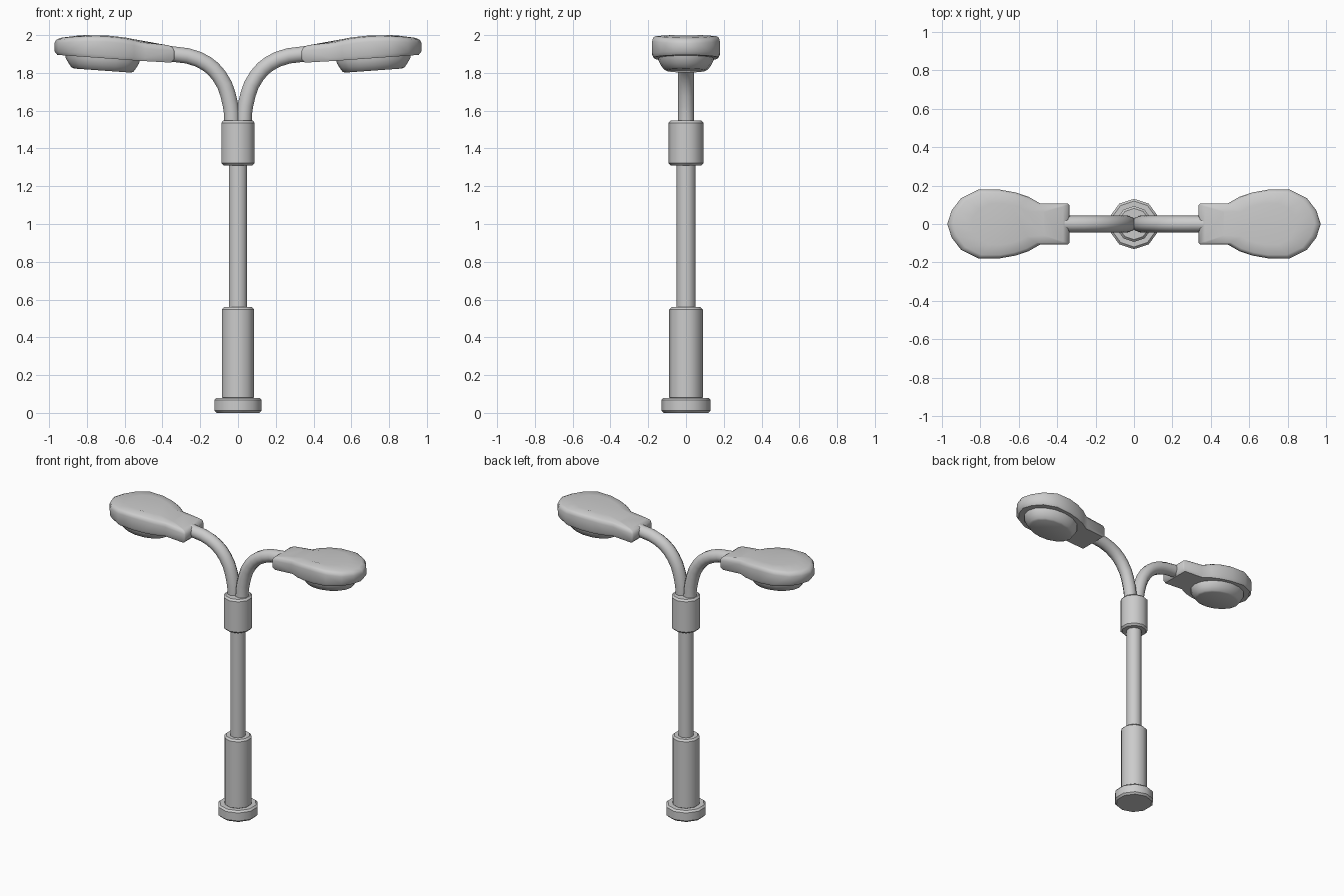
import bpy, bmesh
from math import sin, cos, pi, radians

if "Cube" in bpy.data.objects:
    bpy.data.objects.remove(bpy.data.objects["Cube"])


def finish(name, bm, angle=35):
    bmesh.ops.recalc_face_normals(bm, faces=bm.faces)
    me = bpy.data.meshes.new(name)
    bm.to_mesh(me)
    bm.free()
    ob = bpy.data.objects.new(name, me)
    bpy.context.collection.objects.link(ob)
    smooth(ob, angle)
    return ob


def smooth(ob, angle):
    bpy.ops.object.select_all(action='DESELECT')
    ob.select_set(True)
    bpy.context.view_layer.objects.active = ob
    bpy.ops.object.shade_smooth_by_angle(angle=radians(angle))


def loft(name, rings, angle=40):
    """Skin a stack of equal-length closed rings and cap both ends."""
    bm = bmesh.new()
    loops = [[bm.verts.new(p) for p in ring] for ring in rings]
    n = len(loops[0])
    for a, b in zip(loops, loops[1:]):
        for i in range(n):
            j = (i + 1) % n
            bm.faces.new((a[i], a[j], b[j], b[i]))
    bm.faces.new(loops[0])
    bm.faces.new(loops[-1])
    return finish(name, bm, angle)


def post(name, r, z0, z1, b=0.012, sides=10):
    prof = [(r - b, z0), (r, z0 + b), (r, z1 - b), (r - b, z1)]
    turn = pi / 2
    return loft(name, [[(q * cos(turn + 2 * pi * i / sides),
                         q * sin(turn + 2 * pi * i / sides), z)
                        for i in range(sides)] for q, z in prof])


def lerp(table, x):
    for (x0, z0), (x1, z1) in zip(table, table[1:]):
        if x <= x1:
            return z0 + (z1 - z0) * max(0, (x - x0) / (x1 - x0))
    return table[-1][1]


# Stacked pole
post("base_plate", 0.131, 0, 0.08)
post("lower_sleeve", 0.089, 0.07, 0.56)
post("main_pole", 0.051, 0.54, 1.33, 0.002)
post("arm_collar", 0.093, 1.31, 1.548)

# Head outline (x, half width) and height curves along x
half = [(0.337, 0.1), (0.345, 0.108), (0.49, 0.108), (0.55, 0.142), (0.62, 0.165),
        (0.70, 0.179), (0.81, 0.179), (0.90, 0.135), (0.95, 0.07)]
outline = half + [(0.972, 0)] + [(x, -y) for x, y in reversed(half)]
top = [(0.33, 1.948), (0.49, 1.962), (0.58, 1.985), (0.68, 1.997), (0.82, 2.0), (0.98, 1.987)]
bottom = [(0.33, 1.853), (0.49, 1.862), (0.98, 1.897)]

for s, side in ((-1, "left"), (1, "right")):
    # Curved arm
    cu = bpy.data.curves.new(side + "_arm", 'CURVE')
    cu.dimensions = '3D'
    cu.bevel_depth = 0.043
    cu.bevel_resolution = 3
    cu.resolution_u = 3
    cu.use_fill_caps = True
    sp = cu.splines.new('BEZIER')
    pts = [(0.03, 1.5), (0.04, 1.63), (0.10, 1.785), (0.21, 1.872), (0.38, 1.904)]
    sp.bezier_points.add(len(pts) - 1)
    for bp, (x, z) in zip(sp.bezier_points, pts):
        bp.co = (s * x, 0, z)
        bp.handle_left_type = bp.handle_right_type = 'AUTO'
    arm = bpy.data.objects.new(side + "_arm", cu)
    bpy.context.collection.objects.link(arm)
    bpy.ops.object.select_all(action='DESELECT')
    arm.select_set(True)
    bpy.context.view_layer.objects.active = arm
    bpy.ops.object.convert(target='MESH')
    smooth(bpy.context.object, 50)

    # Lamp head: rounded rim and gently domed top
    rings = []
    for k, use_top, dz in ((0.95, 0, 0), (1, 0, 0.018), (1, 1, -0.032),
                           (0.975, 1, -0.014), (0.9, 1, -0.005), (0.6, 1, 0)):
        ring = []
        for x, y in outline:
            px = 0.66 + (x - 0.66) * k
            ring.append((s * px, y * k, lerp(top if use_top else bottom, px) + dz))
        rings.append(ring)
    loft(side + "_lamp_head", rings, 45)

    # Lens below the head, following its slope
    rings = []
    for rx, ry, dz in ((0.198, 0.148, 0.02), (0.195, 0.146, -0.012), (0.18, 0.133, -0.038),
                       (0.165, 0.117, -0.06), (0.15, 0.105, -0.066)):
        ring = []
        for i in range(16):
            a = 2 * pi * i / 16
            x = 0.718 + rx * cos(a)
            ring.append((s * x, ry * sin(a), lerp(bottom, x) + dz))
        rings.append(ring)
    loft(side + "_lens", rings, 40)
